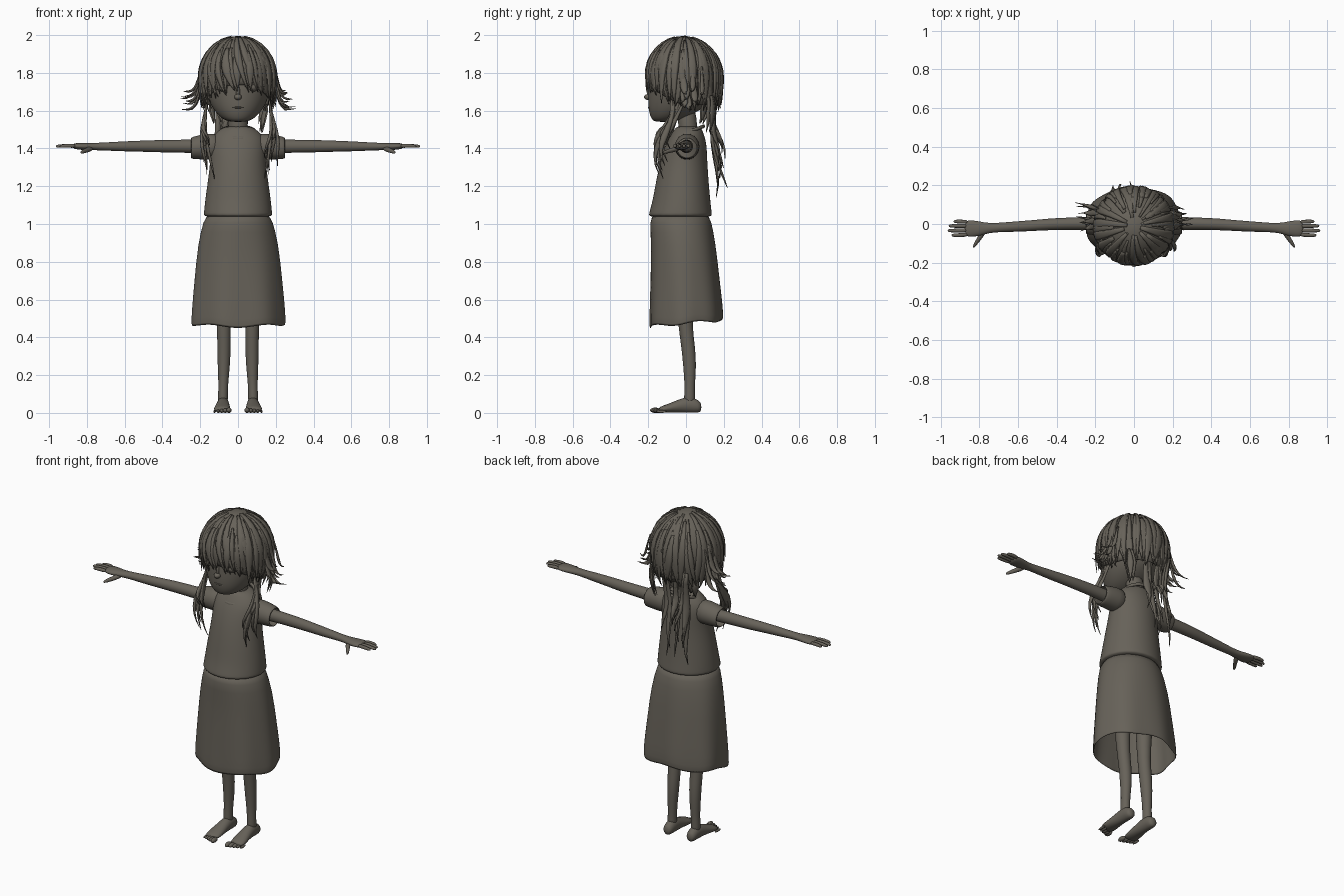
import bpy, bmesh, math, random
from mathutils import Vector as V

random.seed(4)
R = random.uniform
if "Cube" in bpy.data.objects:
    bpy.data.objects.remove(bpy.data.objects["Cube"])

clay = bpy.data.materials.new("warm_grey_brown")
COL = (0.135, 0.122, 0.1, 1)
clay.use_nodes = True
clay.diffuse_color = COL
clay.node_tree.nodes["Principled BSDF"].inputs["Base Color"].default_value = COL
clay.node_tree.nodes["Principled BSDF"].inputs["Roughness"].default_value = 0.8


def finish(name, bm, subdiv=0, thick=0):
    bmesh.ops.recalc_face_normals(bm, faces=bm.faces)
    me = bpy.data.meshes.new(name)
    bm.to_mesh(me)
    bm.free()
    for p in me.polygons:
        p.use_smooth = True
    me.materials.append(clay)
    ob = bpy.data.objects.new(name, me)
    bpy.context.collection.objects.link(ob)
    if thick:
        ob.modifiers.new("thickness", "SOLIDIFY").thickness = thick
    if subdiv:
        ob.modifiers.new("smooth", "SUBSURF").levels = subdiv
        ob.modifiers["smooth"].render_levels = subdiv
    return ob


def skin(bm, rings, caps=(True, True)):
    """Join closed rings of points into a tube."""
    vr = [[bm.verts.new(p) for p in r] for r in rings]
    n = len(vr[0])
    for a, b in zip(vr, vr[1:]):
        for i in range(n):
            bm.faces.new((a[i], a[(i + 1) % n], b[(i + 1) % n], b[i]))
    for cap, r in zip(caps, (vr[0], vr[-1])):
        if cap:
            bm.faces.new(r)


def loft(bm, axis, sections, n=12, caps=(True, True)):
    """Sections are (x, y, z, radius, radius) across the main axis."""
    u, v = {"x": (V((0, 1, 0)), V((0, 0, 1))),
            "y": (V((1, 0, 0)), V((0, 0, 1))),
            "z": (V((1, 0, 0)), V((0, 1, 0)))}[axis]
    rings = []
    for x, y, z, a, b in sections:
        ts = [math.tau * i / n for i in range(n)]
        rings.append([V((x, y, z)) + u * a * math.cos(t) + v * b * math.sin(t) for t in ts])
    skin(bm, rings, caps)


def curve_points(ctrl, n=9):
    """Sample a Bezier curve through its control polygon."""
    out = []
    for i in range(n):
        t, p = i / (n - 1), [V(c) for c in ctrl]
        while len(p) > 1:
            p = [a.lerp(b, t) for a, b in zip(p, p[1:])]
        out.append(p[0])
    return out


def lock(bm, pts, width, thick=0.007):
    """Flat tapering strand of hair lying against the head."""
    rings = []
    for i, p in enumerate(pts):
        t = i / (len(pts) - 1)
        tan = (pts[min(i + 1, len(pts) - 1)] - pts[max(i - 1, 0)]).normalized()
        side = tan.cross(p - V((0, 0, 1.72))).normalized()
        out = side.cross(tan)
        w = width * (0.35 + 1.3 * t if t < 0.5 else max(0.04, 2 * (1 - t)) ** 0.8)
        h = thick * min(1, w / width + 0.1)
        rings.append([p + side * w * math.cos(k * math.tau / 6) + out * h * math.sin(k * math.tau / 6)
                      for k in range(6)])
    skin(bm, rings)


def dome(az, el, off=0.0):
    """Point on the hair surface; azimuth 0 is the front."""
    r = (0.2 + off) * math.cos(el if el > 0 else el * 0.6)
    return V((r * math.sin(az), -0.01 - r * math.cos(az), 1.78 + (0.215 + off * 0.5) * math.sin(el)))


def ball(name, loc, size):
    bm = bmesh.new()
    bmesh.ops.create_uvsphere(bm, u_segments=16, v_segments=10, radius=1)
    for v in bm.verts:
        v.co = V(loc) + V(a * b for a, b in zip(v.co, size))
    return finish(name, bm)


# Head, neck and face
bm = bmesh.new()
loft(bm, "z", [(0, -0.12, 1.54, 0.04, 0.045), (0, -0.1, 1.555, 0.085, 0.085), (0, -0.062, 1.6, 0.13, 0.14),
               (0, -0.03, 1.66, 0.163, 0.175), (0, -0.02, 1.74, 0.182, 0.182), (0, -0.01, 1.84, 0.18, 0.18),
               (0, 0, 1.92, 0.13, 0.13), (0, 0, 1.96, 0.06, 0.06)], 16)
finish("head", bm, 2)
bm = bmesh.new()
loft(bm, "z", [(0, 0.02, 1.42, 0.06, 0.055), (0, 0.01, 1.5, 0.052, 0.05), (0, 0, 1.64, 0.055, 0.055)])
finish("neck", bm, 1)
ball("nose", (0, -0.2, 1.672), (0.02, 0.022, 0.016))
ball("nose_bridge", (0, -0.192, 1.7), (0.011, 0.016, 0.035))
ball("upper_lip", (0, -0.185, 1.617), (0.04, 0.017, 0.007))
ball("lower_lip", (0, -0.179, 1.604), (0.033, 0.017, 0.008))
for s, side in ((1, "left"), (-1, "right")):
    ball(side + "_eye", (s * 0.075, -0.165, 1.725), (0.034, 0.03, 0.026))
    ball(side + "_ear", (s * 0.18, 0.01, 1.69), (0.016, 0.035, 0.045))

# Hair cap with a raised opening over the face
bm = bmesh.new()
N = 40
azs = [math.tau * i / N for i in range(N)]
low = lambda a: -0.78 + 0.58 * max(0, math.cos(a)) ** 1.2
rings = [[dome(a, 1.5 + (low(a) - 1.5) * k / 12) for a in azs] for k in range(13)]
skin(bm, rings, (True, False))
finish("hair_cap", bm, 0, 0.012)

# Strands draped over the cap
bm = bmesh.new()
for i in range(76):
    az = math.tau * i / 76 + R(-0.04, 0.04)
    front = math.cos(az)
    el0, el1 = R(0.5, 1.4), low(az) - R(0.0, 0.22)
    drift = R(-0.25, 0.25) + (0.22 if front > 0.3 else 0)
    off, flare = R(-0.002, 0.006), R(0.0, 0.02) * (front < 0.6)
    pts = []
    for k in range(10):
        t = k / 9
        pts.append(dome(az + drift * (t * t - 0.6), el0 + (el1 - el0) * t, off + flare * t ** 3))
    lock(bm, pts, R(0.016, 0.03))
finish("draped_hair", bm)

# Outward flicks, chest locks and nape locks
bm = bmesh.new()
for s in (1, -1):
    for i in range(9):
        y = R(-0.02, 0.09)
        z = 1.60 + 0.012 * i
        lock(bm, curve_points([(s * 0.185, y, z + 0.16), (s * 0.215, y, z + 0.07), (s * 0.21, y + 0.01, z - 0.01),
                               (s * R(0.25, 0.31), y + R(-0.03, 0.03), z + R(-0.01, 0.02))]), R(0.012, 0.022))
    for i in range(9):
        x, y, z = R(0.135, 0.2), R(-0.165, -0.1), 1.24 + 0.022 * i
        lock(bm, curve_points([(s * 0.165, R(-0.08, 0.0), 1.66), (s * 0.175, -0.06, 1.54), (s * (x + 0.05), y, 1.44),
                               (s * x, y - 0.03, z + 0.1), (s * (x + R(-0.02, 0.03)), y + 0.02, z)]), R(0.013, 0.023), 0.009)
    for i in range(4):
        x, y = R(0.1, 0.16), R(0.08, 0.14)
        lock(bm, curve_points([(s * x, y, 1.68), (s * x, y + 0.02, 1.6), (s * (x - 0.02), y - 0.01, R(1.48, 1.54))]), 0.02)
finish("side_locks", bm)
bm = bmesh.new()
for i in range(13):
    x, z = R(-0.11, 0.04), 1.14 + 0.026 * i
    lock(bm, curve_points([(x * 1.3 + 0.02, 0.165, 1.7), (x + 0.02, 0.16, 1.56), (x, 0.09, 1.46),
                           (x + R(-0.02, 0.02), R(0.17, 0.23), z + 0.12), (x + R(-0.03, 0.03), R(0.14, 0.22), z)]),
         R(0.014, 0.024), 0.01)
finish("back_locks", bm)

# Blouse
bm = bmesh.new()
loft(bm, "z", [(0, -0.03, 1.035, 0.184, 0.17), (0, -0.03, 1.05, 0.184, 0.17), (0, -0.024, 1.12, 0.177, 0.155),
               (0, -0.02, 1.22, 0.163, 0.142), (0, -0.012, 1.33, 0.148, 0.126), (0, 0, 1.41, 0.15, 0.112),
               (0, 0.006, 1.46, 0.14, 0.095), (0, 0.012, 1.5, 0.1, 0.075), (0, 0.012, 1.52, 0.062, 0.06)], 20)
finish("blouse", bm, 2)
bm = bmesh.new()
rings = []
for i in range(28):
    t = math.tau * i / 28
    d = V((math.sin(t), -math.cos(t), 0))
    c = V((0.092 * d.x, 0.005 + 0.088 * d.y, 1.485 - 0.032 * math.cos(t)))
    rings.append([c + d * 0.008 * math.cos(k * math.tau / 6) + V((0, 0, 0.01 * math.sin(k * math.tau / 6)))
                  for k in range(6)])
skin(bm, rings + rings[:1], (False, False))
bmesh.ops.remove_doubles(bm, verts=bm.verts, dist=0.0001)
finish("collar", bm)

# Skirt with soft folds and an uneven hem
bm = bmesh.new()
rings = []
for z, cy, rx, ry in ((1.06, -0.03, 0.16, 0.145), (1.02, -0.03, 0.182, 0.163), (0.9, -0.014, 0.213, 0.17),
                      (0.7, -0.006, 0.232, 0.182), (0.55, 0, 0.245, 0.192), (0.47, 0, 0.248, 0.194)):
    f = (1.06 - z) / 0.6
    ring = []
    for i in range(48):
        t = math.tau * i / 48
        k = 1 + f * (0.025 * math.cos(7 * t + 0.6) + 0.035 * abs(math.sin(2 * t)))
        hem = (0.018 * math.sin(t) + 0.008 * math.sin(5 * t)) * f ** 4
        ring.append(V((rx * k * math.cos(t), cy + ry * k * math.sin(t), z + hem)))
    rings.append(ring)
skin(bm, rings, (True, False))
finish("skirt", bm, 1, 0.008)

for s, side in ((1, "left"), (-1, "right")):
    # Sleeve, arm and hand
    bm = bmesh.new()
    loft(bm, "x", [(s * 0.09, 0.005, 1.41, 0.07, 0.075), (s * 0.16, 0.006, 1.41, 0.068, 0.071),
                   (s * 0.22, 0.006, 1.405, 0.064, 0.064), (s * 0.25, 0.005, 1.402, 0.058, 0.058)], 14, (True, False))
    finish(side + "_sleeve", bm, 1, 0.008)
    bm = bmesh.new()
    loft(bm, "x", [(s * 0.12, 0.003, 1.41, 0.04, 0.042), (s * 0.26, 0.003, 1.412, 0.034, 0.036),
                   (s * 0.42, 0, 1.412, 0.032, 0.034), (s * 0.52, -0.008, 1.412, 0.029, 0.03),
                   (s * 0.62, -0.014, 1.411, 0.028, 0.027), (s * 0.74, -0.02, 1.41, 0.023, 0.02),
                   (s * 0.79, -0.024, 1.41, 0.037, 0.02), (s * 0.84, -0.024, 1.411, 0.046, 0.019),
                   (s * 0.878, -0.022, 1.413, 0.042, 0.014)])
    finish(side + "_arm", bm, 2)
    bm = bmesh.new()
    for y, tip in ((-0.058, 0.945), (-0.034, 0.965), (-0.01, 0.96), (0.013, 0.935)):
        loft(bm, "x", [(s * 0.855, y * 0.9 - 0.002, 1.413, 0.012, 0.013), (s * 0.9, y, 1.415, 0.011, 0.011),
                       (s * (tip - 0.012), y, 1.412, 0.0105, 0.01), (s * tip, y, 1.411, 0.005, 0.005)], 8)
    loft(bm, "y", [(s * 0.775, -0.03, 1.402, 0.02, 0.015), (s * 0.795, -0.068, 1.393, 0.016, 0.014),
                   (s * 0.818, -0.1, 1.384, 0.012, 0.012), (s * 0.832, -0.125, 1.378, 0.006, 0.007)], 8)
    finish(side + "_fingers", bm, 1)

    # Leg, foot and toes
    bm = bmesh.new()
    loft(bm, "z", [(s * 0.08, 0.02, 0.03, 0.028, 0.032), (s * 0.08, 0.018, 0.09, 0.027, 0.029),
                   (s * 0.078, 0.02, 0.15, 0.026, 0.028), (s * 0.075, 0.02, 0.25, 0.034, 0.036),
                   (s * 0.074, 0.012, 0.35, 0.037, 0.038), (s * 0.075, -0.003, 0.45, 0.037, 0.038),
                   (s * 0.078, -0.008, 0.6, 0.046, 0.046), (s * 0.085, -0.01, 0.95, 0.065, 0.065)])
    finish(side + "_leg", bm, 1)
    bm = bmesh.new()
    loft(bm, "y", [(s * 0.079, 0.082, 0.03, 0.018, 0.022), (s * 0.079, 0.065, 0.034, 0.032, 0.035),
                   (s * 0.079, 0.02, 0.046, 0.033, 0.047), (s * 0.08, -0.04, 0.036, 0.037, 0.036),
                   (s * 0.084, -0.1, 0.023, 0.046, 0.023), (s * 0.085, -0.15, 0.016, 0.046, 0.014)])
    finish(side + "_foot", bm, 1)
    for i in range(5):
        r = 0.014 - 0.0017 * i
        ball(f"{side}_toe_{i + 1}", (s * (0.048 + 0.019 * i), -0.163 + 0.008 * i, r), (r, 0.028, r))
